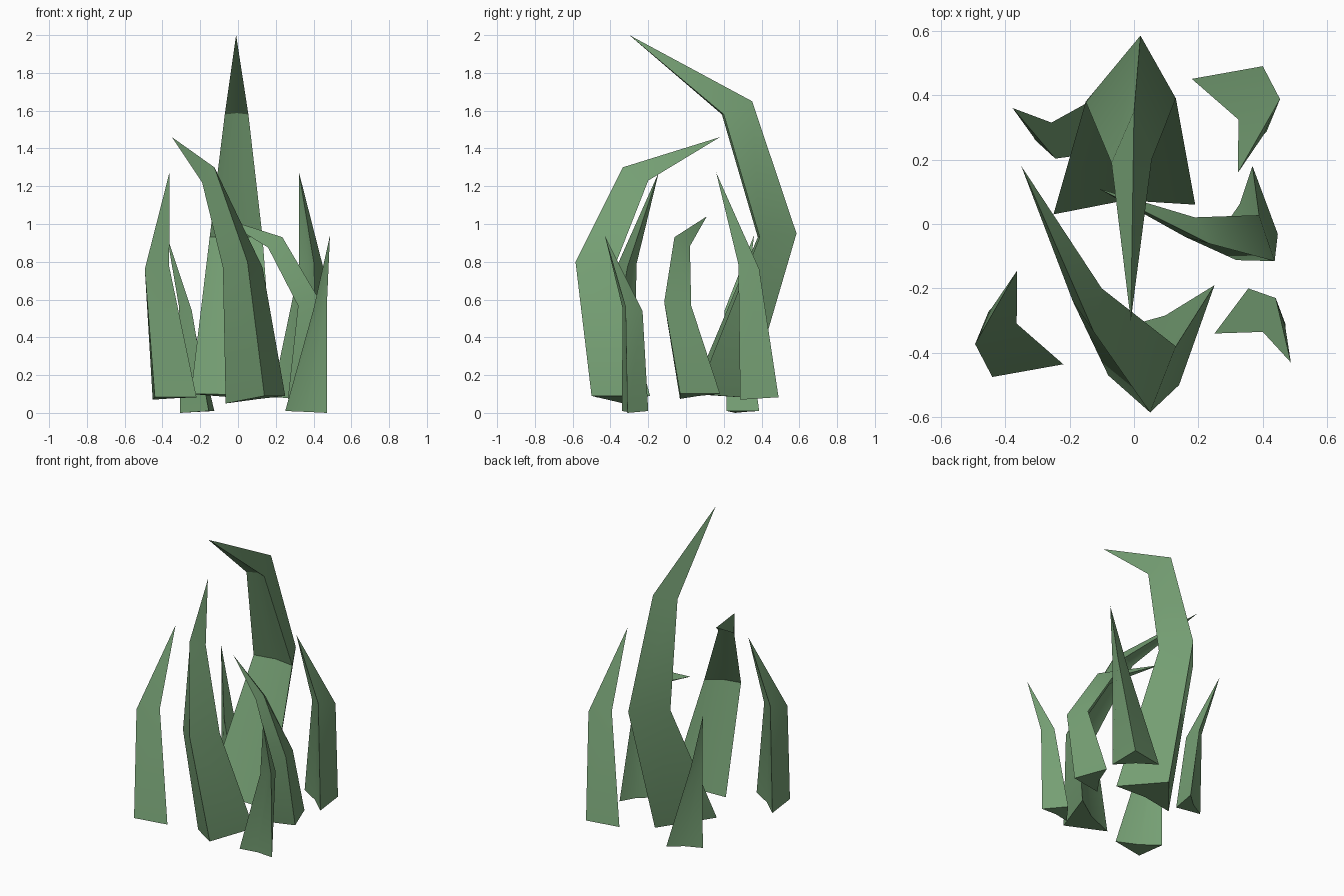
import bpy
import bmesh
from math import radians
from mathutils import Matrix, Vector

if "Cube" in bpy.data.objects:
    bpy.data.objects.remove(bpy.data.objects["Cube"], do_unlink=True)

# Single leaf colour
green = bpy.data.materials.new("leaf_green")
green.use_nodes = True
colour = (0.18, 0.35, 0.175, 1)
green.diffuse_color = colour
shader = green.node_tree.nodes["Principled BSDF"]
shader.inputs["Base Color"].default_value = colour
shader.inputs["Roughness"].default_value = 0.9


def blade(name, rings, tip, place=Matrix()):
    """Loft (ridge, left, right) sections up to a pointed tip, with a creased inner side."""
    bm = bmesh.new()
    loops = []
    for section in rings:
        ridge, left, right = [Vector(p) for p in section]
        crease = ((left + right) / 2).lerp(ridge, 0.1)
        loops.append([bm.verts.new(p) for p in (ridge, left, crease, right)])
    for low, high in zip(loops, loops[1:]):
        for i in range(4):
            j = (i + 1) % 4
            bm.faces.new((low[i], low[j], high[j], high[i]))
    point = bm.verts.new(tip)
    for i in range(4):
        bm.faces.new((loops[-1][i], loops[-1][(i + 1) % 4], point))

    # Closed base, split along the middle
    ridge, left, crease, right = loops[0]
    bm.faces.new((ridge, crease, left))
    bm.faces.new((ridge, right, crease))
    bm.transform(place)
    bmesh.ops.recalc_face_normals(bm, faces=bm.faces[:])

    mesh = bpy.data.meshes.new(name)
    bm.to_mesh(mesh)
    bm.free()
    mesh.materials.append(green)
    obj = bpy.data.objects.new(name, mesh)
    bpy.context.collection.objects.link(obj)
    bpy.ops.object.select_all(action="DESELECT")
    obj.select_set(True)
    bpy.context.view_layer.objects.active = obj
    bpy.ops.object.shade_smooth_by_angle(angle=radians(30))
    return obj


def placed(position, turn, size):
    """Move, turn about the vertical and scale evenly."""
    return (Matrix.Translation(position) @ Matrix.Rotation(radians(turn), 4, "Z")
            @ Matrix.Scale(size, 4))


# Tallest blade at the back, hooked towards the front
blade("tall_back_blade", [
    [(0, .33, .08), (-.25, .03, .1), (.19, .06, .1)],
    [(.02, .585, .95), (-.15, .38, .93), (.13, .39, .93)],
    [(0, .35, 1.65), (-.07, .19, 1.58), (.055, .2, 1.58)],
], (-.01, -.3, 2))

# Two matching hooked blades, front and left side
hook_tip = Vector((-.35, .18, 1.46))
hook = [
    [(.14, -.5, .09), (-.065, -.33, .05), (.25, -.19, .09)],
    [(.05, -.585, .8), (-.08, -.47, .77), (.13, -.38, .77)],
    [(-.125, -.335, 1.3), (-.19, -.24, 1.22), (-.1, -.2, 1.23)],
]
blade("front_hooked_blade", hook, hook_tip)
blade("left_hooked_blade", hook, hook_tip,
      placed((-.11, .11, 1.04), 40, .685) @ Matrix.Translation(-hook_tip))

# Four short blades share one shape
short = [
    [(0, 0, .01), (-.105, -.14, .01), (.115, -.11, 0)],
    [(.085, -.03, .54), (.045, -.135, .55), (.115, -.12, .56)],
]
short_tip = (.132, -.23, .94)
for name, position, turn, size in (
    ("front_left_short_blade", (.355, -.2, 0), 0, 1),
    ("back_right_short_blade", (-.155, .215, 0), 207, 1),
    ("back_left_short_blade", (.4, .49, .07), -43, 1.28),
    ("front_right_short_blade", (-.44, -.475, .07), 137, 1.28),
):
    blade(name, short, short_tip, placed(position, turn, size))
